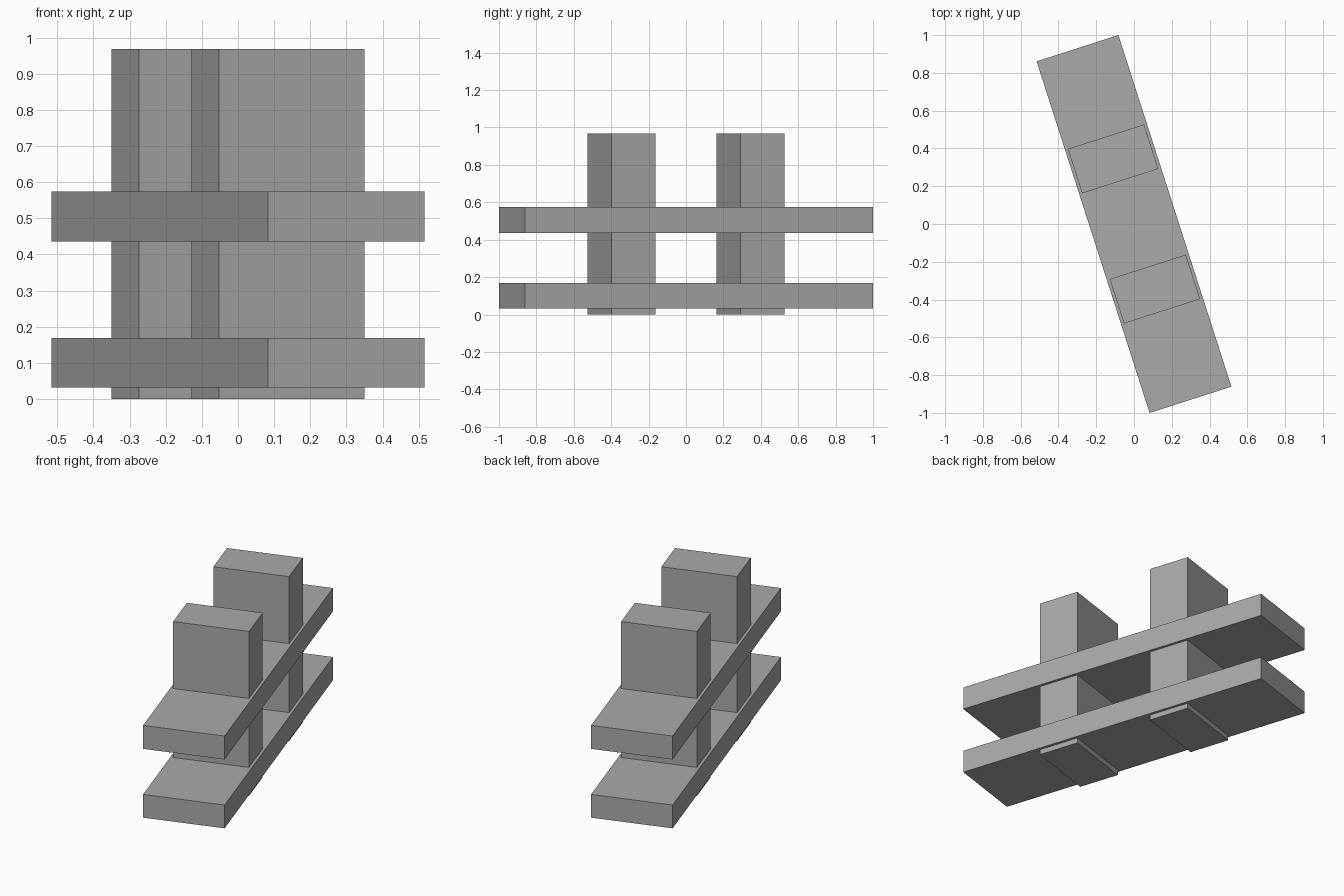
import bpy, math
from mathutils import Matrix

if "Cube" in bpy.data.objects:
    bpy.data.objects.remove(bpy.data.objects["Cube"])

ANGLE = math.radians(17.82)
TURN = Matrix.Rotation(ANGLE, 4, 'Z')

# Dark grey shared by all parts
grey = bpy.data.materials.new("dark_grey")
grey.diffuse_color = (0.4, 0.4, 0.4, 1)
grey.use_nodes = True
grey.node_tree.nodes["Principled BSDF"].inputs["Base Color"].default_value = grey.diffuse_color


def box(name, size, y, z_low, z_high):
    """Box centred on the model's long axis, turned with the whole model."""
    centre = TURN @ Matrix.Translation((0, y, (z_low + z_high) / 2))
    bpy.ops.mesh.primitive_cube_add(size=1, location=centre.translation, rotation=(0, 0, ANGLE))
    obj = bpy.context.object
    obj.name = name
    obj.scale = (size[0], size[1], z_high - z_low)
    bpy.ops.object.transform_apply(location=False, rotation=False, scale=True)
    obj.data.materials.append(grey)
    return obj


# Two long horizontal planks
for name, low, high in (("lower_plank", 0.031, 0.168), ("upper_plank", 0.436, 0.574)):
    box(name, (0.455, 1.955), 0, low, high)

# Two upright posts passing through the planks
for name, y in (("front_post", -0.362), ("back_post", 0.362)):
    box(name, (0.423, 0.247), y, 0, 0.968)
